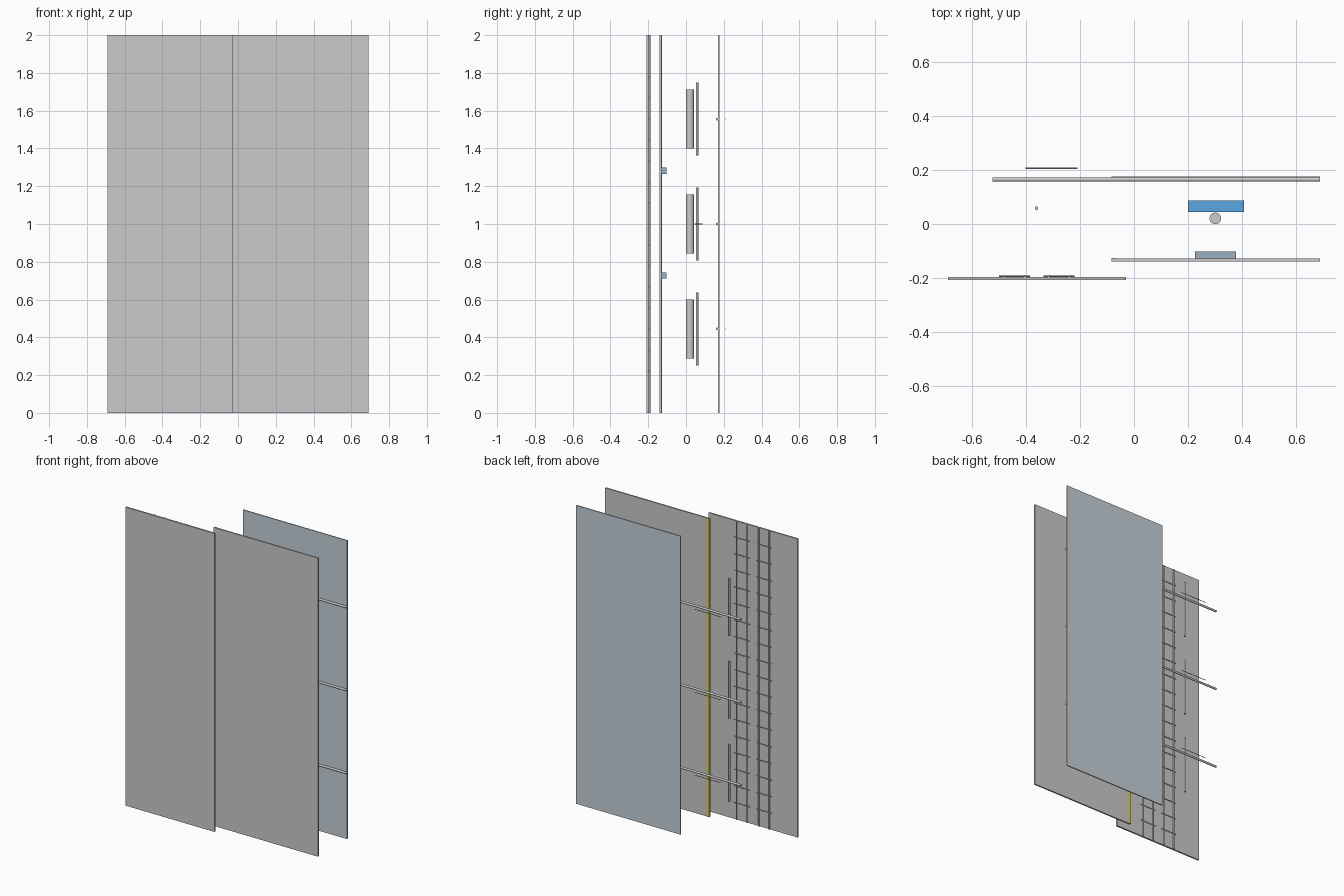
import bpy
from math import pi

if "Cube" in bpy.data.objects:
    bpy.data.objects.remove(bpy.data.objects["Cube"])


def material(name, rgb):
    m = bpy.data.materials.new(name)
    m.diffuse_color = (*rgb, 1)
    m.use_nodes = True
    m.node_tree.nodes["Principled BSDF"].inputs["Base Color"].default_value = m.diffuse_color
    return m


GLASS = material("pale_blue_grey", (0.56, 0.64, 0.70))
BLUE = material("blue", (0.10, 0.38, 0.75))
STEEL_BLUE = material("steel_blue", (0.32, 0.43, 0.55))
YELLOW = material("yellow", (0.75, 0.66, 0.08))
BROWN = material("rust_brown", (0.36, 0.29, 0.24))


def box(name, x, y, z, mat=None):
    """Box given by its (min, max) range on each axis."""
    bpy.ops.mesh.primitive_cube_add(
        size=1, location=[(a + b) / 2 for a, b in (x, y, z)])
    o = bpy.context.object
    o.name = name
    o.scale = [b - a for a, b in (x, y, z)]
    bpy.ops.object.transform_apply(location=False, rotation=False, scale=True)
    if mat:
        o.data.materials.append(mat)
    return o


def rod(name, center, length, radius, axis="Z", sides=24, mat=None):
    """Round bar along X or Z."""
    rot = (0, pi / 2, 0) if axis == "X" else (0, 0, 0)
    bpy.ops.mesh.primitive_cylinder_add(
        vertices=sides, radius=radius, depth=length, location=center, rotation=rot)
    o = bpy.context.object
    o.name = name
    bpy.ops.object.shade_smooth_by_angle()
    if mat:
        o.data.materials.append(mat)
    return o


# Large panels
box("left_front_panel", (-0.69, -0.03), (-0.208, -0.197), (0, 2))
box("right_front_panel", (-0.083, 0.69), (-0.139, -0.129), (0, 2))
box("back_panel", (-0.083, 0.69), (0.170, 0.177), (0, 2), GLASS)

# Yellow strip behind the inner edge of the right front panel
box("edge_strip", (-0.083, -0.063), (-0.129, -0.127), (0, 2), YELLOW)

# Two ladder-shaped reinforcements behind the left panel
for side, cx in (("outer", -0.444), ("inner", -0.278)):
    for dx in (-0.039, 0.039):
        rod(f"{side}_ladder_rail", (cx + dx, -0.193, 1), 2, 0.004, sides=12)
    for k in range(1, 18):
        rod(f"{side}_ladder_rung", (cx, -0.1945, k / 9), 0.115, 0.0025, "X", 10, BROWN)

# Three repeated levels of bars and cylinders
for i, z in enumerate((4 / 9, 1, 14 / 9)):
    rod(f"long_bar_{i}", (0.0825, 0.165, z), 1.215, 0.007, "X")
    rod(f"short_wire_{i}", (-0.307, 0.207, z), 0.193, 0.002, "X", 12)
    rod(f"upright_bar_{i}", (-0.362, 0.059, z), 0.385, 0.0065)
    rod(f"thick_cylinder_{i}", (0.302, 0.021, z), 0.312, 0.0215, sides=32)

# Thin blue shelf and the two blocks behind the right panel
box("blue_plate", (0.20, 0.408), (0.044, 0.087), (0.998, 1.003), BLUE)
for z in (1 - 5 / 18, 1 + 5 / 18):
    box("spacer_block", (0.227, 0.379), (-0.129, -0.102), (z - 0.012, z + 0.022), STEEL_BLUE)
